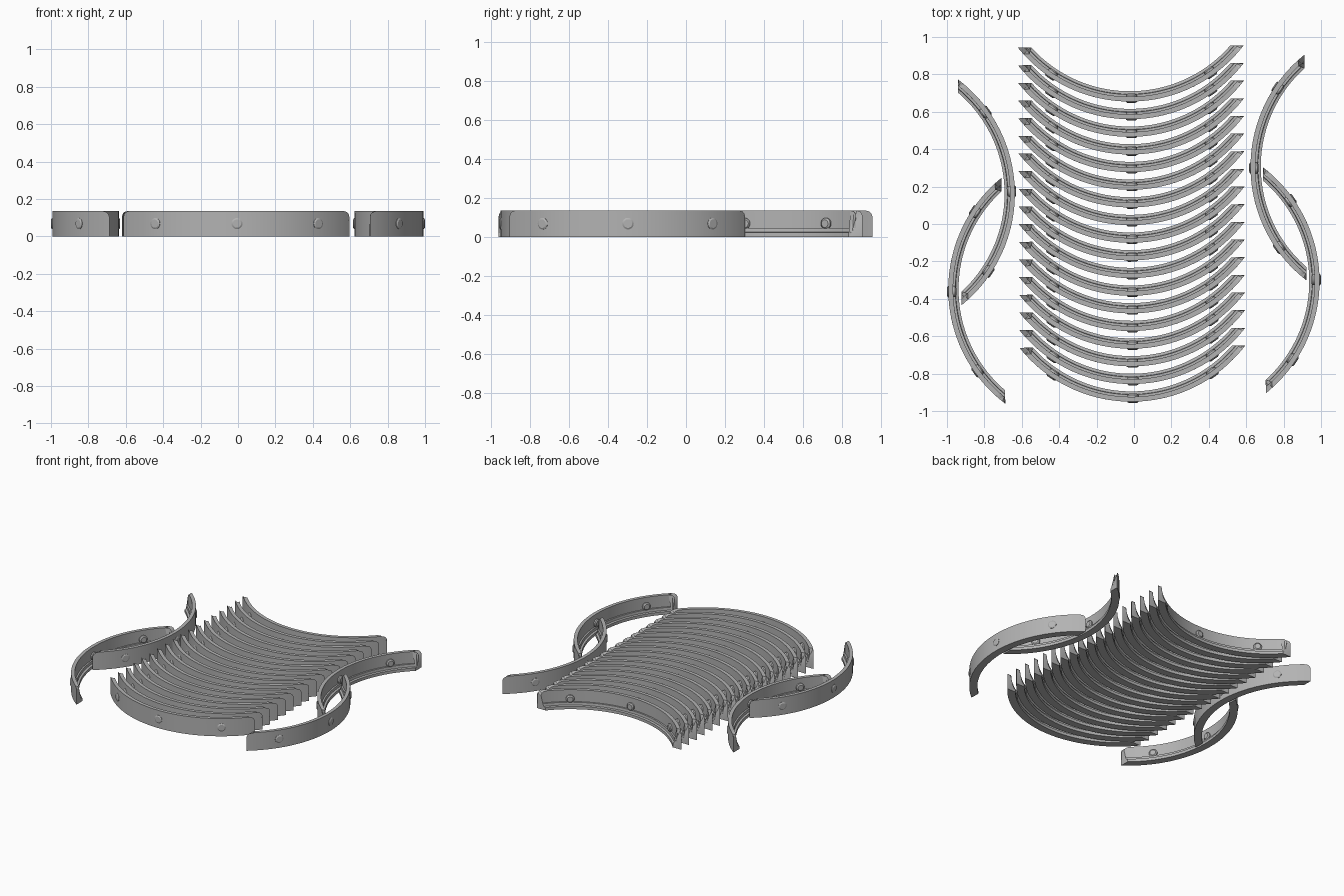
import bpy, bmesh, math
from mathutils import Matrix, Vector

if "Cube" in bpy.data.objects:
    bpy.data.objects.remove(bpy.data.objects["Cube"])

R = 0.766          # outer radius of a curved rail
CHORD = 0.4716     # distance from the arc centre to the flat end cut
SEGMENTS = 48

grey = bpy.data.materials.new("mid grey")
grey.diffuse_color = (0.45, 0.45, 0.45, 1)
grey.use_nodes = True
grey.node_tree.nodes["Principled BSDF"].inputs["Base Color"].default_value = grey.diffuse_color

# rail section: (depth inward from the outer face, height, end rounding)
SECTION = [
    (0.000, 0.000, 0.000), (0.000, 0.105, 0.000), (0.000, 0.120, 0.004),
    (0.000, 0.130, 0.012), (0.000, 0.135, 0.028),
    (0.026, 0.135, 0.028), (0.026, 0.130, 0.012), (0.026, 0.120, 0.004),
    (0.026, 0.105, 0.000), (0.026, 0.045, 0.000),
    (0.038, 0.045, 0.000), (0.040, 0.025, 0.000),
    (0.055, 0.022, 0.000), (0.055, 0.000, 0.000),
]


def finish(bm, name):
    bmesh.ops.recalc_face_normals(bm, faces=bm.faces)
    mesh = bpy.data.meshes.new(name)
    bm.to_mesh(mesh)
    bm.free()
    mesh.materials.append(grey)
    return mesh


def rail_mesh():
    """Sweep the stepped section round an arc, ends cut along the chord."""
    bm = bmesh.new()
    rings = []
    for i in range(SEGMENTS + 1):
        t = 2 * i / SEGMENTS - 1
        ring = []
        for depth, z, rounding in SECTION:
            r = R - depth
            a = t * (math.acos(CHORD / r) - rounding / CHORD)
            ring.append(bm.verts.new((r * math.cos(a), r * math.sin(a), z)))
        rings.append(ring)
    n = len(SECTION)
    for a, b in zip(rings, rings[1:]):
        for j in range(n):
            k = (j + 1) % n
            bm.faces.new((a[j], a[k], b[k], b[j]))
    caps = [bm.faces.new(rings[0]), bm.faces.new(rings[-1])]
    bmesh.ops.triangulate(bm, faces=caps)
    return finish(bm, "rail")


def rivet_mesh():
    """Three rivets through the wall, each with a chamfered head."""
    bm = bmesh.new()
    outline = [(R - 0.043, 0.020), (R - 0.036, 0.029), (R + 0.002, 0.030),
               (R + 0.007, 0.022)]
    for angle in (-34.6, 0, 34.6):
        turn = Matrix.Rotation(math.radians(angle), 4, 'Z')
        rings = []
        for x, rad in outline:
            rings.append([bm.verts.new(turn @ Vector((
                x, rad * math.cos(k * math.tau / 20),
                0.068 + rad * math.sin(k * math.tau / 20)))) for k in range(20)])
        for a, b in zip(rings, rings[1:]):
            for k in range(20):
                m = (k + 1) % 20
                bm.faces.new((a[k], a[m], b[m], b[k]))
        bm.faces.new(rings[0])
        bm.faces.new(rings[-1])
    return finish(bm, "rivets")


rail, rivets = rail_mesh(), rivet_mesh()


def place(name, x, y, angle):
    """Put a rail with its rivets at an arc centre, bulging towards angle."""
    for mesh, part in ((rail, "rail"), (rivets, "rivets")):
        ob = bpy.data.objects.new(f"{name}_{part}", mesh)
        ob.location = (x, y, 0)
        ob.rotation_euler.z = math.radians(angle)
        bpy.context.collection.objects.link(ob)


# nested stack of rails
for i in range(18):
    place(f"stack_{i + 1}", -0.0135 - 0.0005 * i, -0.184 + 0.0944 * i, 270.6)

# interlocked pairs at the sides
place("left_outer", -0.227, -0.349, 181)
place("left_inner", -1.403, 0.162, 1)
place("right_inner", 1.389, 0.306, 180.5)
place("right_outer", 0.226, -0.307, 0.7)

# smooth curves, sharp steps (meshes are shared, so one pair is enough)
for ob in bpy.data.objects:
    ob.select_set(ob.name.startswith("left_outer"))
bpy.context.view_layer.objects.active = bpy.data.objects["left_outer_rail"]
bpy.ops.object.shade_smooth_by_angle(angle=math.radians(30))
